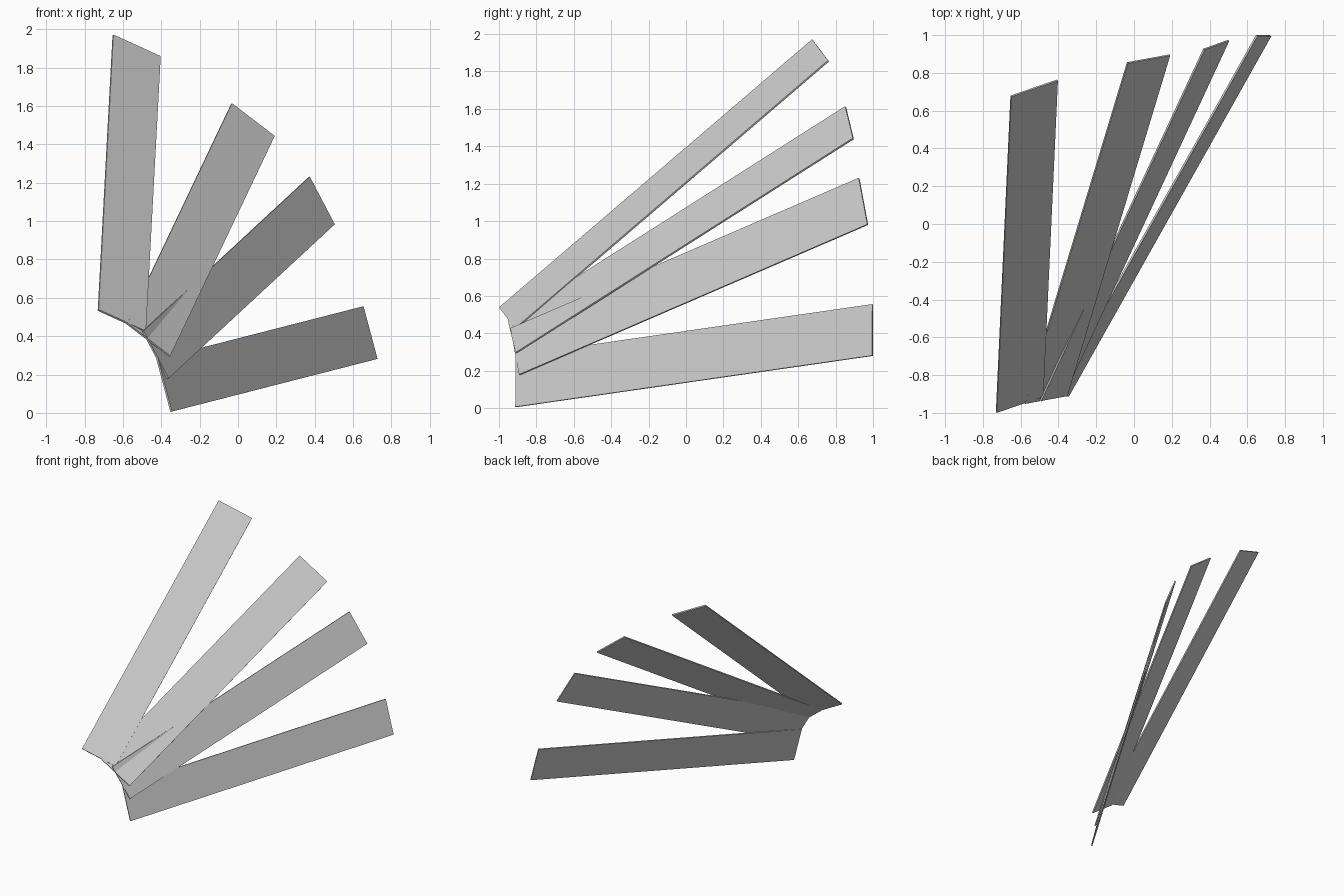
import bpy
from mathutils import Vector, Matrix

if "Cube" in bpy.data.objects:
    bpy.data.objects.remove(bpy.data.objects["Cube"])

LENGTH, WIDTH, THICK = 2.205, 0.284, 0.01


def slat(name, far_top, far_low, near_low):
    """Thin flat board placed from three of its corners."""
    a, b, c = Vector(far_top), Vector(far_low), Vector(near_low)
    along = (b - c).normalized()
    across = a - b
    across = (across - along * across.dot(along)).normalized()
    normal = along.cross(across)
    bpy.ops.mesh.primitive_cube_add(size=1)
    ob = bpy.context.object
    ob.name = name
    rot = Matrix((along, across, normal)).transposed().to_4x4()
    size = Matrix.Diagonal((LENGTH, WIDTH, THICK, 1))
    ob.data.transform(rot @ size)
    ob.location = (a + c) / 2
    return ob


# Four boards fanned out from a shared end
slat("slat_top", (-0.652, 0.675, 1.967), (-0.405, 0.763, 1.857), (-0.482, -0.91, 0.425))
slat("slat_upper_middle", (-0.035, 0.855, 1.613), (0.19, 0.895, 1.44), (-0.355, -0.91, 0.293))
slat("slat_lower_middle", (0.37, 0.925, 1.23), (0.50, 0.97, 0.98), (-0.365, -0.89, 0.178))
slat("slat_bottom", (0.65, 0.998, 0.555), (0.722, 0.995, 0.28), (-0.348, -0.91, 0.006))
